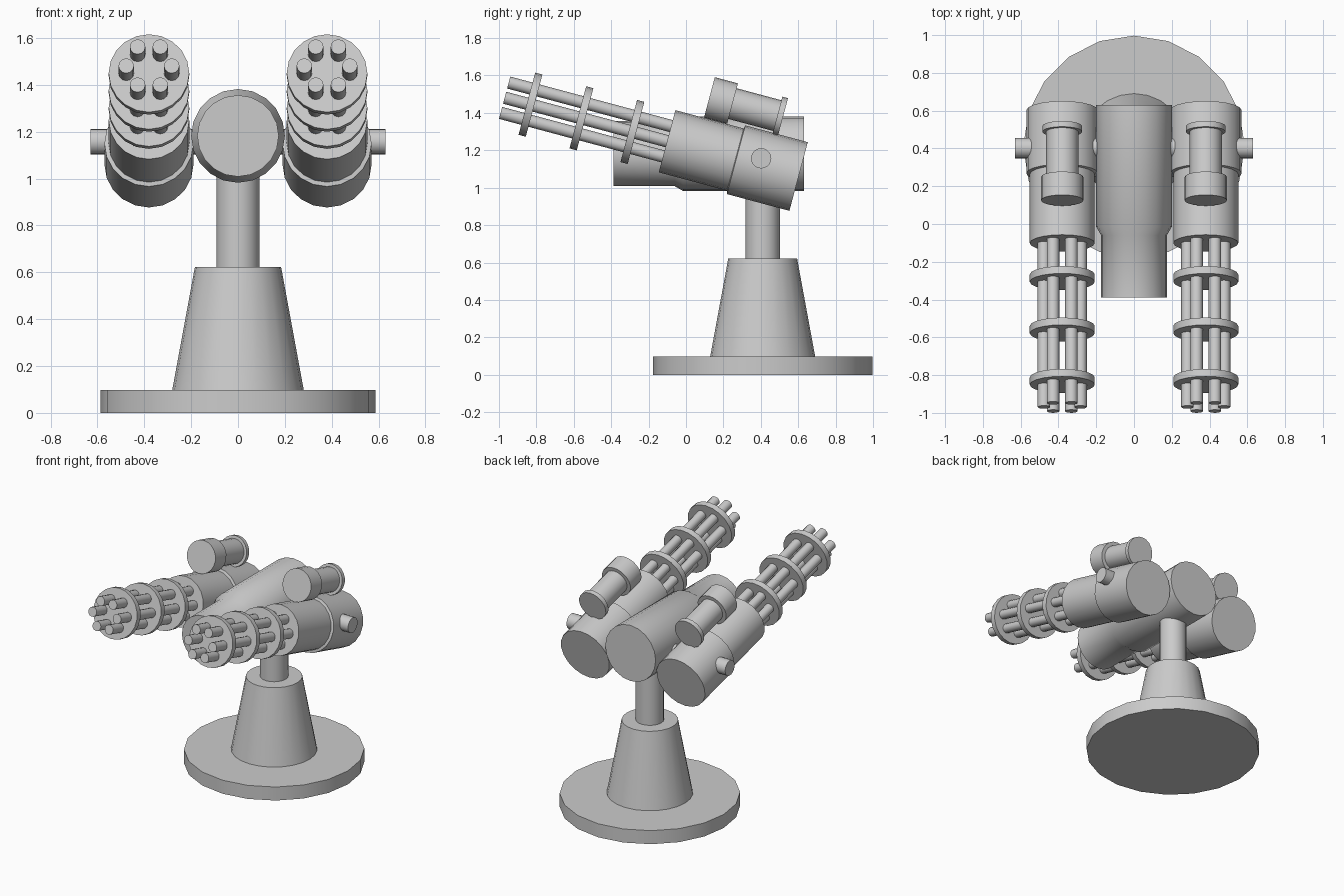
import bpy, bmesh
from math import radians, sin, cos, tau
from mathutils import Matrix, Vector

if "Cube" in bpy.data.objects:
    bpy.data.objects.remove(bpy.data.objects["Cube"])


def lathe(name, profile, matrix, sides=20):
    """Closed solid of revolution about local z; profile is a list of (radius, z)."""
    bm = bmesh.new()
    rings = [[bm.verts.new((r * cos(tau * i / sides), r * sin(tau * i / sides), z))
              for i in range(sides)] for r, z in profile]
    for a, b in zip(rings, rings[1:]):
        for i in range(sides):
            j = (i + 1) % sides
            bm.faces.new((a[i], a[j], b[j], b[i]))
    bm.faces.new(rings[0][::-1])
    bm.faces.new(rings[-1])
    bm.transform(matrix)
    me = bpy.data.meshes.new(name)
    bm.to_mesh(me)
    bm.free()
    me.shade_smooth()
    me.set_sharp_from_angle(angle=radians(35))
    ob = bpy.data.objects.new(name, me)
    bpy.context.collection.objects.link(ob)
    return ob


def rod(name, r, z0, z1, matrix, sides=20):
    return lathe(name, [(r, z0), (r, z1)], matrix, sides)


def at(x, y, z):
    return Matrix.Translation(Vector((x, y, z)))


# Pedestal: round foot, tapered column, post
axis = at(0, 0.41, 0) @ Matrix.Rotation(radians(90), 4, 'Z')
rod("base_disc", 0.587, 0, 0.097, axis)
lathe("column", [(0.282, 0.09), (0.184, 0.622)], axis, 24)
rod("post", 0.092, 0.6, 1.1, axis)

# Central body with a narrower nose, pointing to the front
lathe("central_body", [(0.2, -0.63), (0.2, 0.015), (0.174, 0.06), (0.174, 0.388)],
      at(0, 0, 1.182) @ Matrix.Rotation(radians(90), 4, 'X'))

# Cross shaft carrying both guns
rod("cross_shaft", 0.054, -0.63, 0.63,
    at(0, 0.402, 1.157) @ Matrix.Rotation(radians(90), 4, 'Y'))

# Two guns: local z runs along the barrels, local y points up from the gun
tilt = Matrix.Rotation(radians(75), 4, 'X')
for side, x in (("left", -0.38), ("right", 0.38)):
    gun = at(x, 0.602, 1.06) @ tilt

    # Housing in two diameters
    lathe(f"{side}_housing", [(0.19, 0), (0.19, 0.346), (0.172, 0.35), (0.172, 0.728)], gun)

    # Barrel cluster and its clamp discs
    for i in range(6):
        a = tau * i / 6
        rod(f"{side}_barrel_{i + 1}", 0.033, 0.7, 1.627,
            gun @ at(0.097 * cos(a), 0.097 * sin(a), 0), 12)
    for i, z in enumerate((0.92, 1.202, 1.484)):
        rod(f"{side}_barrel_clamp_{i + 1}", 0.172, z - 0.02, z + 0.02, gun)

    # Sight on top: rear flange, tube, wide front
    lathe(f"{side}_sight",
          [(0.105, 0.163), (0.105, 0.194), (0.085, 0.194), (0.085, 0.442),
           (0.112, 0.442), (0.112, 0.57)],
          gun @ at(0, 0.285, 0))
